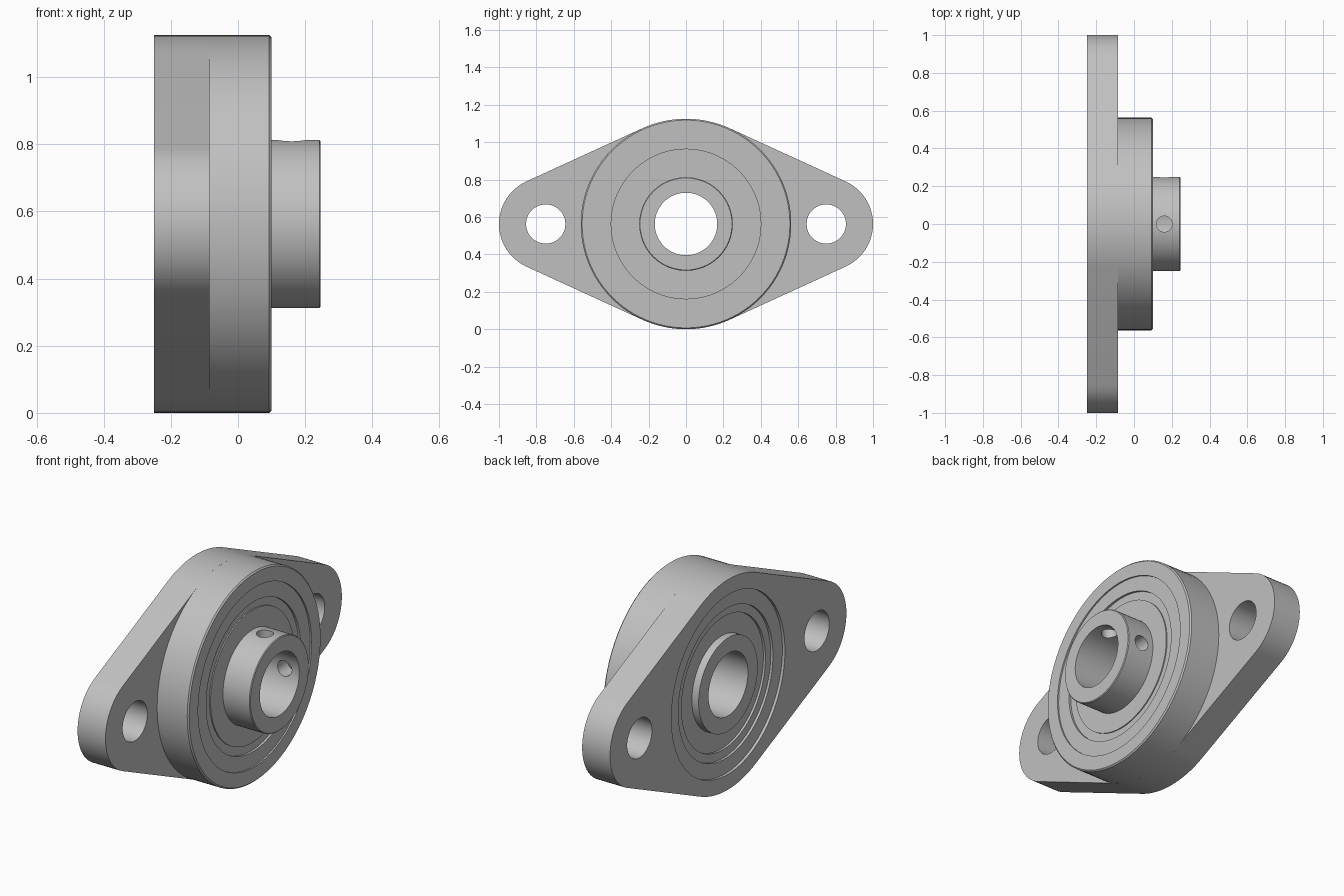
import bpy
import bmesh
from math import sin, cos, pi, asin, radians
from mathutils import Matrix, Vector

cube = bpy.data.objects.get("Cube")
if cube:
    bpy.data.objects.remove(cube, do_unlink=True)

CENTRE = 0.5625            # height of the shaft axis
BACK, STEP, FACE, TIP = -0.25, -0.085, 0.10, 0.246
BOSS_R, SEAT_R, RACE_R, BORE_R = 0.5625, 0.48, 0.25, 0.167
EAR_Y, EAR_R, BOLT_R = 0.75, 0.25, 0.105

metal = bpy.data.materials.new("plain grey metal")
grey = (0.53, 0.53, 0.53, 1)
metal.diffuse_color = grey
metal.use_nodes = True
metal.node_tree.nodes["Principled BSDF"].inputs["Base Color"].default_value = grey


def make_object(name, bm):
    bmesh.ops.recalc_face_normals(bm, faces=bm.faces)
    mesh = bpy.data.meshes.new(name)
    bm.to_mesh(mesh)
    bm.free()
    mesh.materials.append(metal)
    obj = bpy.data.objects.new(name, mesh)
    bpy.context.collection.objects.link(obj)
    return obj


def lathe(name, profile, segments=96):
    """Closed ring turned about the shaft axis from (x, radius) points."""
    bm = bmesh.new()
    rings = []
    for i in range(segments):
        a = 2 * pi * i / segments
        rings.append([bm.verts.new((x, r * cos(a), CENTRE + r * sin(a)))
                      for x, r in profile])
    n = len(profile)
    for i in range(segments):
        here, there = rings[i], rings[(i + 1) % segments]
        for j in range(n):
            k = (j + 1) % n
            bm.faces.new((here[j], here[k], there[k], there[j]))
    return make_object(name, bm)


def ring(name, x0, x1, inner, outer, bevel=0.0):
    return lathe(name, [(x0, inner), (x0, outer), (x1 - bevel, outer),
                        (x1, outer - bevel), (x1, inner)] if bevel else
                 [(x0, inner), (x0, outer), (x1, outer), (x1, inner)])


def cylinder(name, centre, axis, radius, depth, segments=48):
    bm = bmesh.new()
    turn = Vector((0, 0, 1)).rotation_difference(Vector(axis)).to_matrix().to_4x4()
    bmesh.ops.create_cone(bm, cap_ends=True, segments=segments, radius1=radius,
                          radius2=radius, depth=depth,
                          matrix=Matrix.Translation(centre) @ turn)
    return make_object(name, bm)


def activate(obj):
    bpy.ops.object.select_all(action='DESELECT')
    obj.select_set(True)
    bpy.context.view_layer.objects.active = obj


def cut(obj, cutters):
    activate(obj)
    for cutter in cutters:
        mod = obj.modifiers.new("hole", 'BOOLEAN')
        mod.operation = 'DIFFERENCE'
        mod.solver = 'EXACT'
        mod.object = cutter
        bpy.ops.object.modifier_apply(modifier=mod.name)
        bpy.data.objects.remove(cutter, do_unlink=True)


# Flange plate: a large disc and two ears joined by tangent lines
tilt = asin((BOSS_R - EAR_R) / EAR_Y)
ear_span = pi / 2 - tilt


def arc(y, radius, start, end, steps):
    return [(y + radius * cos(start + (end - start) * i / steps),
             CENTRE + radius * sin(start + (end - start) * i / steps))
            for i in range(steps + 1)]


outline = (arc(EAR_Y, EAR_R, -ear_span, ear_span, 24)
           + arc(0, BOSS_R, ear_span, pi - ear_span, 16)
           + arc(-EAR_Y, EAR_R, pi - ear_span, pi + ear_span, 24)
           + arc(0, BOSS_R, pi + ear_span, 2 * pi - ear_span, 16))
bm = bmesh.new()
plate = bm.faces.new([bm.verts.new((BACK, y, z)) for y, z in outline])
pushed = bmesh.ops.extrude_face_region(bm, geom=[plate], use_keep_orig=True)
bmesh.ops.translate(bm, vec=(STEP - BACK, 0, 0),
                    verts=[v for v in pushed["geom"] if isinstance(v, bmesh.types.BMVert)])
flange = make_object("flange", bm)
cut(flange, [cylinder("seat_cutter", (BACK, 0, CENTRE), (1, 0, 0), SEAT_R, 1, 96)]
    + [cylinder("bolt_cutter", (BACK, side * EAR_Y, CENTRE), (1, 0, 0), BOLT_R, 1)
       for side in (-1, 1)])

# Round housing in front of the flange
housing = ring("housing", STEP, FACE, SEAT_R, BOSS_R, 0.007)

# Bearing rings, stepped slightly inside the housing on both sides
outer_ring = ring("outer_ring", -0.235, 0.092, 0.40, SEAT_R)
seal_ring = ring("seal_ring", -0.222, 0.08, 0.355, 0.40)
shield = ring("shield", -0.21, 0.086, RACE_R, 0.355)

# Inner race with its long collar and two set screw holes
inner_race = ring("inner_race", BACK, TIP, BORE_R, RACE_R, 0.004)
cut(inner_race, [cylinder("screw_cutter", Vector((0.16, 0, CENTRE)) + 0.21 * Vector(d),
                          d, 0.042, 0.2, 32)
                 for d in ((0, 0, 1), (0, 1, 0))])

for obj in (flange, housing, outer_ring, seal_ring, shield, inner_race):
    activate(obj)
    bpy.ops.object.shade_smooth_by_angle(angle=radians(30))
